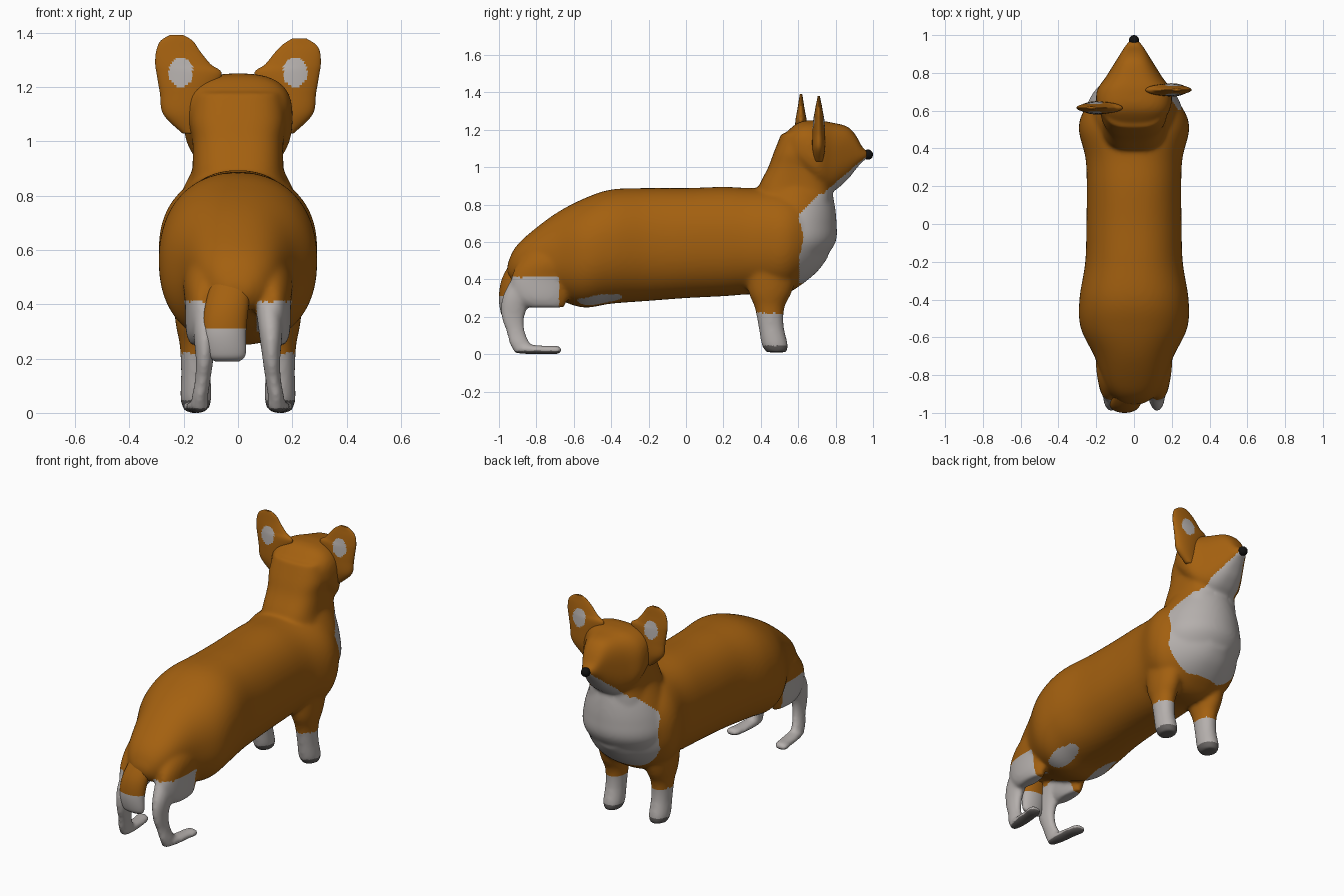
import bpy, bmesh
from math import cos, sin, pi, copysign
from mathutils import Vector

if "Cube" in bpy.data.objects:
    bpy.data.objects.remove(bpy.data.objects["Cube"])

COLORS = {"tan_fur": (.37, .118, .005, 1), "white_fur": (.46, .43, .415, 1),
          "grey_paw": (.13, .12, .115, 1), "black_nose": (.006, .006, .006, 1)}
MATS = []
for name, col in COLORS.items():
    m = bpy.data.materials.new(name)
    m.diffuse_color = col
    m.use_nodes = True
    m.node_tree.nodes["Principled BSDF"].inputs["Base Color"].default_value = m.diffuse_color
    MATS.append(m)


def spline(rows, steps=8):
    """Catmull-Rom interpolation of section rows."""
    out = []
    for i in range(len(rows) - 1):
        p0, p1, p2, p3 = (rows[max(0, min(len(rows) - 1, i + k))] for k in (-1, 0, 1, 2))
        for s in range(steps):
            t = s / steps
            out.append([b + .5 * t * (c - a + t * (2*a - 5*b + 4*c - d + t * (3*(b - c) + d - a)))
                        for a, b, c, d in zip(p0, p1, p2, p3)])
    return out + [list(rows[-1])]


def skin(bm, rings):
    """Closed tube through rings of points."""
    vs = [[bm.verts.new(p) for p in r] for r in rings]
    n = len(vs[0])
    faces = [bm.faces.new(vs[0]), bm.faces.new(vs[-1])]
    for a, b in zip(vs, vs[1:]):
        faces += [bm.faces.new((a[i], a[(i+1) % n], b[(i+1) % n], b[i])) for i in range(n)]
    bmesh.ops.recalc_face_normals(bm, faces=faces)


def oval(n=64, power=2.0):
    for i in range(n):
        c, s = cos(2*pi*i/n), sin(2*pi*i/n)
        yield copysign(abs(c)**(2/power), c), copysign(abs(s)**(2/power), s)


def loft_y(bm, rows, power=2.0):
    """Rows: y, bottom z, top z, half width, centre x."""
    skin(bm, [[Vector((cx + w*u, y, (zb+zt)/2 + (zt-zb)/2*v)) for u, v in oval(power=power)]
              for y, zb, zt, w, cx in spline(rows)])


def loft_z(bm, rows, side=1, power=2.0):
    """Rows: z, centre x, centre y, half x, half y."""
    skin(bm, [[Vector((side*cx + hx*u, cy + hy*v, z)) for u, v in oval(power=power)]
              for z, cx, cy, hx, hy in spline(rows)])


def fur(c):
    """Coat colour by position."""
    x, y, z = abs(c.x), c.y, c.z
    if y > .3:
        if z < .22:
            return 2 if z < .045 else 1
        chest = abs((z - .62) / .24)**3 + (x / .25)**6 < 1 and y > .605 + max(0, z - .75)
        jaw = y > .74 and z < 1.045 - .85 * (.95 - y)
        return 1 if chest or jaw else 0
    if z < .2:
        return 2 if z < .018 else 1
    if y < -.68 and z < .41 and x > .07:
        return 1
    return 1 if ((y + .46) / .12)**2 + ((x - .14) / .05)**2 < 1 and z < .32 else 0


def ear_color(c):
    return 1 if ((abs(c.x) - .21) / .045)**2 + ((c.z - 1.255) / .055)**2 < 1 else 0


def finish(bm, name, paint, voxel=None):
    me = bpy.data.meshes.new(name)
    bm.to_mesh(me)
    bm.free()
    ob = bpy.data.objects.new(name, me)
    bpy.context.collection.objects.link(ob)
    bpy.context.view_layer.objects.active = ob
    if voxel:
        r = ob.modifiers.new("merge", 'REMESH')
        r.mode, r.voxel_size = 'VOXEL', voxel
        s = ob.modifiers.new("soften", 'SMOOTH')
        s.factor, s.iterations = .5, 12
        for mod in ("merge", "soften"):
            bpy.ops.object.modifier_apply(modifier=mod)
    me = ob.data
    me.materials.clear()
    for m in MATS:
        me.materials.append(m)
    for p in me.polygons:
        p.material_index = paint(p.center)
        p.use_smooth = True
    return ob


# Torso, rump to breast
bm = bmesh.new()
loft_y(bm, [(-.955, .43, .48, .04, 0), (-.92, .38, .56, .10, 0), (-.85, .37, .635, .15, 0),
            (-.70, .30, .75, .21, 0), (-.55, .25, .83, .282, 0), (-.40, .27, .88, .289, 0),
            (-.20, .285, .888, .258, 0), (0, .30, .888, .252, 0), (.20, .31, .894, .25, 0),
            (.35, .32, .888, .257, 0), (.50, .31, .89, .292, 0), (.60, .36, .87, .265, 0),
            (.70, .44, .84, .18, 0), (.76, .52, .78, .10, 0)], 2.25)
# Chest
loft_z(bm, [(.39, 0, .53, .15, .09), (.50, 0, .54, .22, .19), (.60, 0, .55, .26, .25),
            (.70, 0, .555, .25, .25), (.80, 0, .575, .215, .22), (.90, 0, .585, .165, .19)])
# Neck, squarer in section
loft_z(bm, [(.76, 0, .575, .19, .20), (.84, 0, .58, .18, .198), (.90, 0, .585, .168, .195),
            (1.0, 0, .62, .168, .18), (1.08, 0, .645, .18, .175), (1.18, 0, .65, .165, .14)],
       1, 2.9)
# Head and muzzle, flat crown at the back
loft_y(bm, [(.50, 1.02, 1.15, .12, 0), (.60, .98, 1.238, .188, 0), (.70, .90, 1.25, .198, 0),
            (.78, .87, 1.238, .148, 0), (.86, .93, 1.218, .098, 0), (.905, .985, 1.175, .07, 0),
            (.945, 1.03, 1.105, .045, 0), (.975, 1.05, 1.085, .022, 0)], 2.7)
# Legs, both sides
for side in (-1, 1):
    loft_z(bm, [(.01, .155, .485, .045, .055), (.05, .155, .475, .057, .07),
                (.15, .155, .455, .055, .068), (.25, .155, .447, .06, .08),
                (.33, .155, .45, .075, .115), (.44, .15, .46, .09, .14)], side)
    loft_z(bm, [(.25, .14, -.75, .035, .10), (.30, .14, -.77, .052, .14),
                (.40, .135, -.765, .06, .17), (.50, .12, -.71, .08, .18),
                (.62, .10, -.65, .06, .13)], side)
    loft_z(bm, [(.015, .14, -.87, .032, .05), (.06, .14, -.89, .03, .055),
                (.12, .13, -.91, .029, .05), (.20, .123, -.925, .033, .062),
                (.31, .12, -.90, .045, .08), (.44, .11, -.83, .05, .08)], side)
    loft_y(bm, [(-.92, .005, .05, .025, side*.14), (-.85, 0, .052, .04, side*.145),
                (-.75, 0, .045, .042, side*.155), (-.69, 0, .045, .042, side*.165),
                (-.665, .01, .035, .025, side*.168)])
finish(bm, "body", fur, .0105)

# Stub tail
bm = bmesh.new()
loft_z(bm, [(.19, -.04, -.95, .045, .015), (.215, -.042, -.955, .07, .033),
            (.30, -.05, -.955, .08, .045), (.40, -.04, -.935, .08, .05),
            (.50, -.02, -.885, .07, .045), (.55, -.01, -.85, .04, .03)])
finish(bm, "tail", lambda c: 1 if c.z < .31 else 0)

# Ears, set at slightly different depths, flaring from the crown
for side, y, name in ((-1, .615, "left_ear"), (1, .71, "right_ear")):
    bm = bmesh.new()
    top = 0 if side < 0 else -.012
    loft_z(bm, [(1.03, .175, y, .03, .02), (1.10, .195, y, .08, .034),
                (1.18, .19, y, .098, .034), (1.25, .18, y, .12, .03),
                (1.285, .203, y, .102, .024), (1.33, .22, y, .082, .016),
                (1.37 + top, .226, y, .06, .01), (1.392 + top, .226, y, .025, .006)], side)
    finish(bm, name, ear_color)

# Nose
bm = bmesh.new()
bmesh.ops.create_uvsphere(bm, u_segments=24, v_segments=14, radius=.027)
for v in bm.verts:
    v.co += Vector((0, .973, 1.067))
finish(bm, "nose", lambda c: 3)
